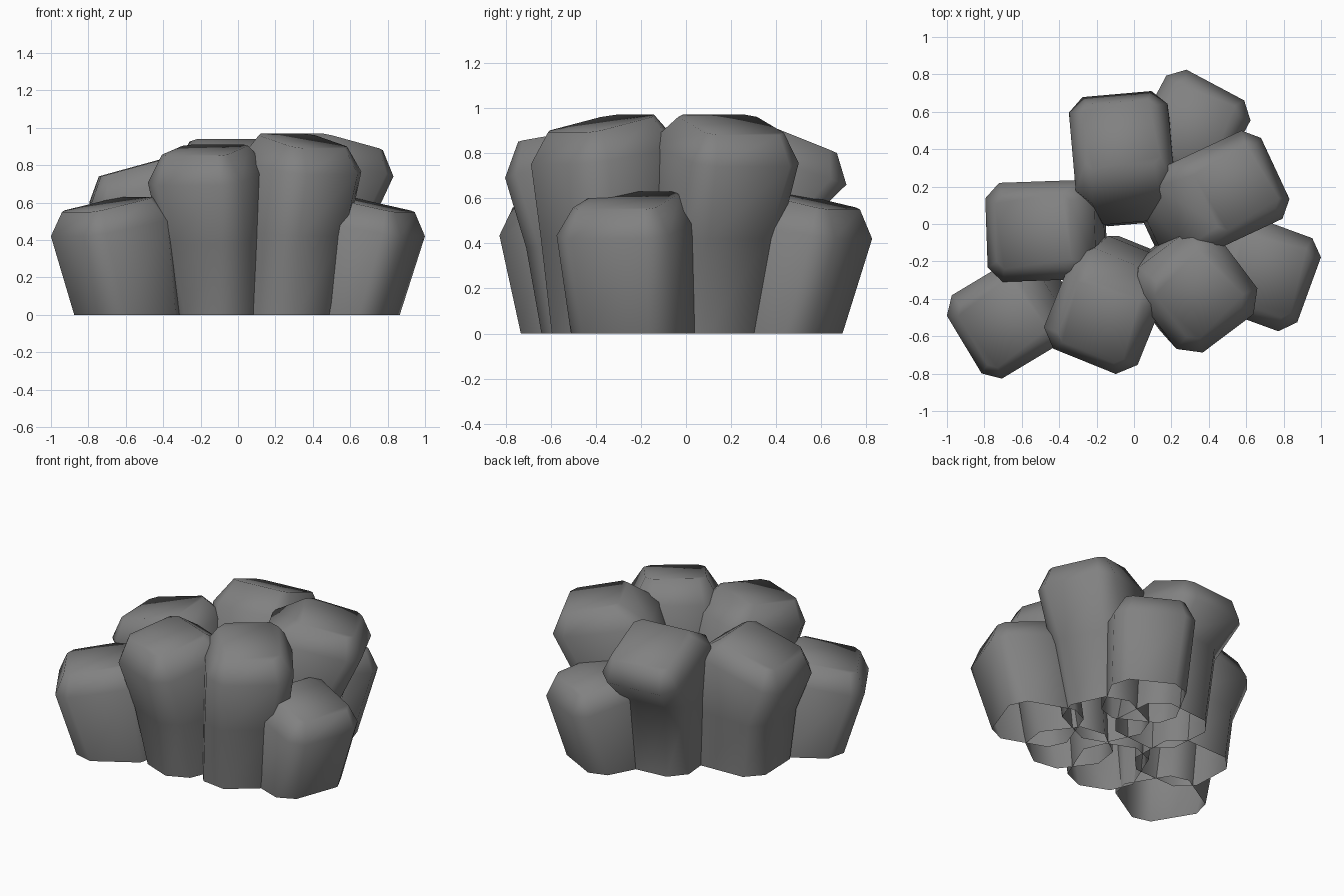
import bpy, bmesh, math
from mathutils import Vector

stone = bpy.data.materials.new("dark_stone")
stone.diffuse_color = (0.22, 0.22, 0.22, 1)


def rock(name, angle, side, width, rings, foot_shift=0.0):
    """Loft chamfered-square rings leaning along a radial direction.
    Ring: (inner radius, inner z, outer radius, outer z, width factor, chamfer).
    foot_shift moves the base sideways, and the waist by half as much."""
    a = math.radians(angle)
    u = Vector((math.cos(a), math.sin(a), 0))
    v = Vector((-math.sin(a), math.cos(a), 0))
    bm = bmesh.new()
    loops = []
    for n, (ri, zi, ro, zo, k, c) in enumerate(rings):
        p_in = u * ri + Vector((0, 0, zi))
        p_out = u * ro + Vector((0, 0, zo))
        axis = p_out - p_in
        f = c / axis.length
        h = width * k / 2
        mid = side + foot_shift * max(0, 1 - n / 2)
        octagon = [(0, -h + c), (f, -h), (1 - f, -h), (1, -h + c),
                   (1, h - c), (1 - f, h), (f, h), (0, h - c)]
        loops.append([bm.verts.new(p_in + axis * t + v * (mid + s)) for t, s in octagon])
    for lo, hi in zip(loops, loops[1:]):
        for i in range(8):
            j = (i + 1) % 8
            bm.faces.new((lo[i], lo[j], hi[j], hi[i]))
    bm.faces.new(loops[-1])  # top cap, the base stays open
    bmesh.ops.recalc_face_normals(bm, faces=bm.faces)
    for f in bm.faces:
        f.smooth = True  # soft, worn edges all over
    me = bpy.data.meshes.new(name)
    bm.to_mesh(me)
    bm.free()
    me.materials.append(stone)
    bpy.context.collection.objects.link(bpy.data.objects.new(name, me))


# Tall inner rocks: base, waist, shoulder, top edge
rock("tall_rock_back", 95, 0.030, 0.53, [
    (0.00, 0.00, 0.48, 0.00, 0.94, 0.10),
    (0.01, 0.45, 0.54, 0.50, 0.95, 0.10),
    (0.13, 0.84, 0.70, 0.66, 1.00, 0.08),
    (0.31, 0.94, 0.66, 0.80, 0.76, 0.04)], -0.04)
rock("tall_rock_right", 25, -0.05, 0.52, [
    (0.05, 0.00, 0.56, 0.00, 0.88, 0.11),
    (0.07, 0.45, 0.66, 0.42, 0.95, 0.10),
    (0.20, 0.86, 0.81, 0.74, 1.00, 0.08),
    (0.40, 0.97, 0.76, 0.88, 0.74, 0.04)])
rock("tall_rock_front_right", -53, 0.05, 0.54, [
    (0.16, 0.00, 0.66, 0.00, 0.86, 0.12),
    (0.17, 0.45, 0.71, 0.42, 0.93, 0.10),
    (0.20, 0.84, 0.77, 0.75, 1.00, 0.10),
    (0.32, 0.97, 0.70, 0.89, 0.70, 0.05)], -0.05)
rock("tall_rock_front", -112, 0.03, 0.54, [
    (0.09, 0.00, 0.63, 0.00, 0.78, 0.11),
    (0.11, 0.40, 0.69, 0.38, 0.90, 0.10),
    (0.20, 0.80, 0.78, 0.69, 1.00, 0.09),
    (0.36, 0.91, 0.73, 0.85, 0.70, 0.04)], 0.02)
rock("tall_rock_left", 182, 0.02, 0.53, [
    (0.15, 0.00, 0.66, 0.00, 0.90, 0.10),
    (0.16, 0.38, 0.70, 0.35, 0.94, 0.10),
    (0.21, 0.76, 0.79, 0.60, 1.00, 0.08),
    (0.34, 0.85, 0.74, 0.74, 0.74, 0.04)])

# Short outer rocks: all share one profile, shifted outward
for name, angle, side, width, reach in [
        ("short_rock_back_right", 62, -0.03, 0.51, 0.86),
        ("short_rock_right", -20, -0.005, 0.53, 1.00),
        ("short_rock_front_left", 211, 0.09, 0.52, 1.11)]:
    rock(name, angle, side, width, [
        (reach - 0.62, 0.00, reach - 0.13, 0.00, 0.92, 0.09),
        (reach - 0.54, 0.52, reach, 0.42, 1.00, 0.08),
        (reach - 0.43, 0.63, reach - 0.05, 0.55, 0.74, 0.04)], -0.01)
